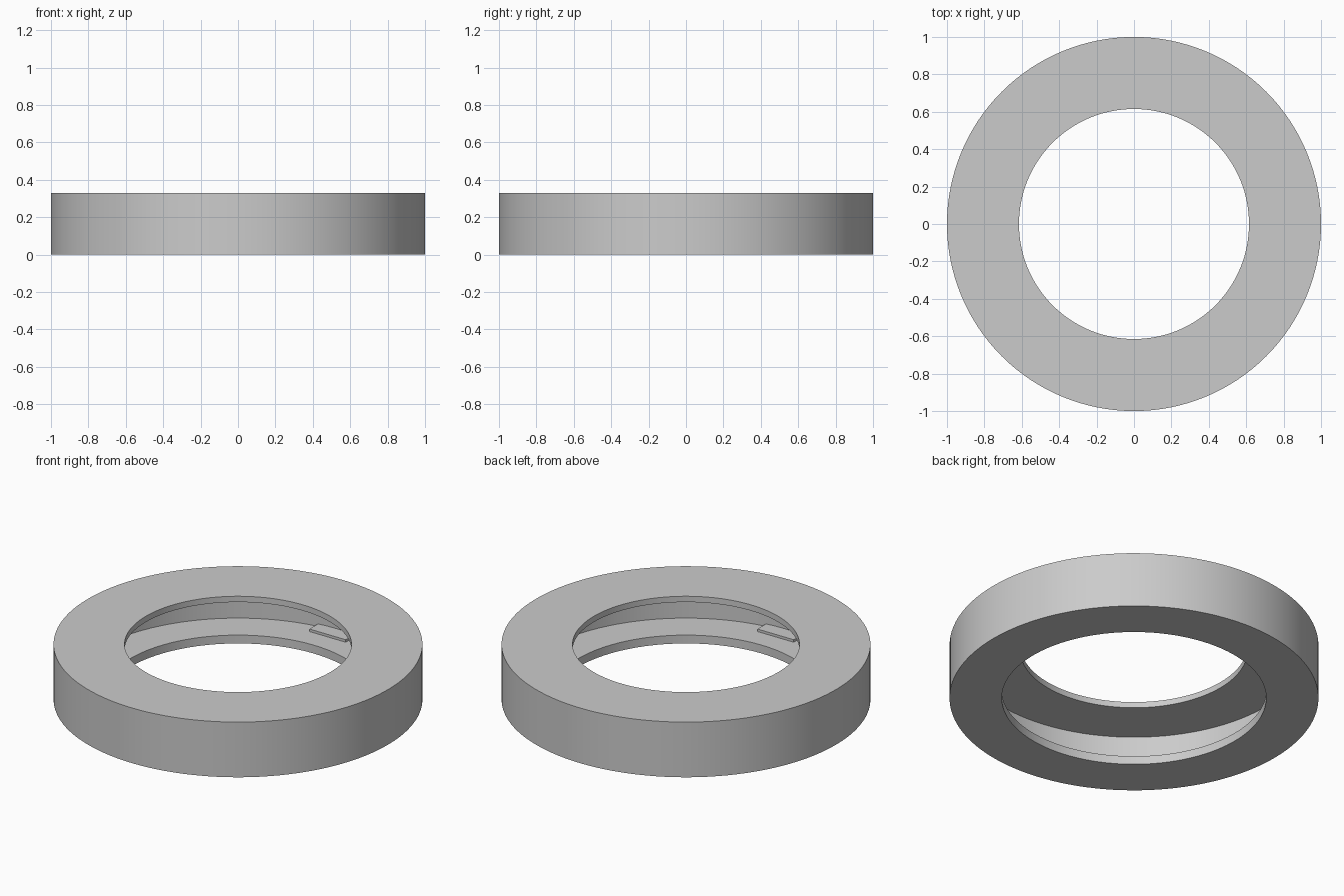
import bpy
import bmesh
import math

cube = bpy.data.objects.get("Cube")
if cube:
    bpy.data.objects.remove(cube, do_unlink=True)

SEGMENTS = 128
FLOOR = 0.05        # top of the lower lip
GROOVE = 0.935      # radius of the inner groove wall

grey = bpy.data.materials.new("plain grey")
grey.use_nodes = True
grey.diffuse_color = (0.6, 0.6, 0.6, 1)
grey.node_tree.nodes["Principled BSDF"].inputs["Base Color"].default_value = (0.6, 0.6, 0.6, 1)


def add_object(name, bm):
    bmesh.ops.recalc_face_normals(bm, faces=bm.faces)
    mesh = bpy.data.meshes.new(name)
    bm.to_mesh(mesh)
    bm.free()
    mesh.materials.append(grey)
    obj = bpy.data.objects.new(name, mesh)
    bpy.context.collection.objects.link(obj)
    return obj


# Hollow ring: closed (radius, height) profile swept around z
profile = [(1, 0), (1, 0.33), (0.615, 0.33), (0.615, 0.295),
           (GROOVE, 0.295), (GROOVE, FLOOR), (0.717, FLOOR), (0.717, 0)]
bm = bmesh.new()
loops = []
for i in range(SEGMENTS):
    a = math.tau * i / SEGMENTS
    loops.append([bm.verts.new((r * math.cos(a), r * math.sin(a), z)) for r, z in profile])
for i, here in enumerate(loops):
    there = loops[(i + 1) % SEGMENTS]
    for j in range(len(profile)):
        k = (j + 1) % len(profile)
        bm.faces.new((here[j], there[j], there[k], here[k]))
ring = add_object("ring_body", bm)
bpy.ops.object.select_all(action="DESELECT")
ring.select_set(True)
bpy.context.view_layer.objects.active = ring
bpy.ops.object.shade_smooth_by_angle(angle=math.radians(30))

# Thin locating tabs on the groove floor, front and back
for name, side in (("front_tab", -1), ("back_tab", 1)):
    bm = bmesh.new()
    bmesh.ops.create_cube(bm, size=1)
    for v in bm.verts:
        v.co = (v.co.x * 0.24, side * (0.892 + v.co.y * 0.09), FLOOR + 0.007 + v.co.z * 0.016)
    add_object(name, bm)
